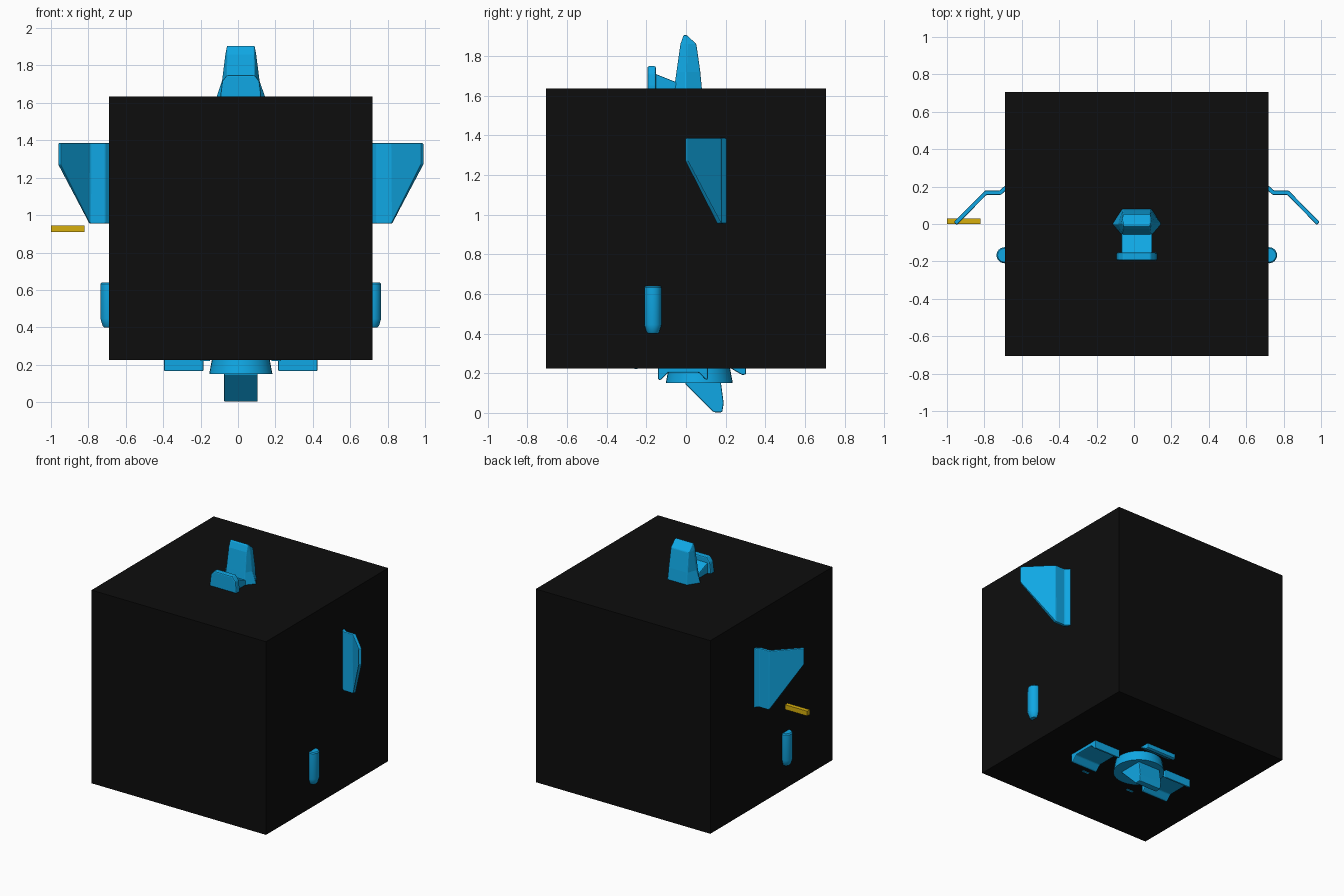
import bpy, bmesh, math
from mathutils import Vector

if "Cube" in bpy.data.objects:
    bpy.data.objects.remove(bpy.data.objects["Cube"])

CX = 0.015  # symmetry plane of the body


def material(name, colour):
    m = bpy.data.materials.new(name)
    m.use_nodes = True
    m.diffuse_color = (*colour, 1)
    m.node_tree.nodes["Principled BSDF"].inputs["Base Color"].default_value = (*colour, 1)
    return m


BLUE = material("bright_blue", (0.005, 0.39, 0.78))
BLACK = material("black", (0.004, 0.004, 0.004))
YELLOW = material("golden_yellow", (0.68, 0.43, 0.004))


def finish(name, bm, mat, bevel=0.0, smooth=False):
    bmesh.ops.recalc_face_normals(bm, faces=bm.faces[:])
    mesh = bpy.data.meshes.new(name)
    bm.to_mesh(mesh)
    bm.free()
    mesh.materials.append(mat)
    ob = bpy.data.objects.new(name, mesh)
    bpy.context.collection.objects.link(ob)
    if bevel:
        mod = ob.modifiers.new("soft_edges", "BEVEL")
        mod.width, mod.segments = bevel, 2
        mod.limit_method, mod.angle_limit = "ANGLE", math.radians(30)
    if smooth:
        bpy.ops.object.select_all(action="DESELECT")
        ob.select_set(True)
        bpy.context.view_layer.objects.active = ob
        bpy.ops.object.shade_smooth_by_angle(angle=math.radians(35))
    return ob


def loft(name, rings, mat, bevel=0.0, smooth=False):
    """Skin a list of equal-length point rings and cap both ends."""
    bm = bmesh.new()
    rows = [[bm.verts.new(p) for p in ring] for ring in rings]
    n = len(rows[0])
    for a, b in zip(rows, rows[1:]):
        for i in range(n):
            j = (i + 1) % n
            bm.faces.new((a[i], a[j], b[j], b[i]))
    bm.faces.new(rows[0])
    bm.faces.new(rows[-1])
    return finish(name, bm, mat, bevel, smooth)


def prism_x(name, yz, x0, x1, mat=BLUE, bevel=0.006):
    return loft(name, [[(x, y, z) for y, z in yz] for x in (x0, x1)], mat, bevel)


def box(name, lo, hi, mat, bevel=0.0):
    yz = [(lo[1], lo[2]), (hi[1], lo[2]), (hi[1], hi[2]), (lo[1], hi[2])]
    return prism_x(name, yz, lo[0], hi[0], mat, bevel)


def turned(name, centre, profile, sides=32):
    cx, cy = centre
    rings = []
    for r, z in profile:
        rings.append([(cx + r * math.cos(t), cy + r * math.sin(t), z)
                      for t in (math.tau * i / sides for i in range(sides))])
    return loft(name, rings, BLUE, smooth=True)


# Main body
box("body_cube", (CX - 0.705, -0.705, 0.225), (CX + 0.705, 0.705, 1.635), BLACK)

# Yellow side bar
box("side_bar", (-1.0, 0.0, 0.91), (-0.82, 0.03, 0.945), YELLOW)

# Six-sided top tower: height, outer and inner half width, front, middle, back
rings = []
for z, out, inn, front, mid, back in [
        (1.58, 0.145, 0.08, -0.065, 0.0, 0.085),
        (1.635, 0.13, 0.078, -0.06, 0.0, 0.08),
        (1.72, 0.101, 0.076, -0.048, 0.0, 0.072),
        (1.86, 0.083, 0.072, -0.028, 0.005, 0.052),
        (1.905, 0.075, 0.07, -0.012, -0.004, 0.004)]:
    rings.append([(CX - out, mid, z), (CX - inn, front, z), (CX + inn, front, z),
                  (CX + out, mid, z), (CX + inn, back, z), (CX - inn, back, z)])
loft("top_tower", rings, BLUE, 0.005)

# Plate in front of the tower, with its strut
half = [(0.108, 1.58), (0.108, 1.65), (0.1, 1.715), (0.075, 1.748)]
outline = half + [(-x, z) for x, z in reversed(half)]
loft("top_plate", [[(CX + x, y, z) for x, z in outline] for y in (-0.195, -0.152)], BLUE, 0.008)
prism_x("top_strut", [(-0.16, 1.58), (-0.16, 1.712), (-0.03, 1.66), (-0.03, 1.58)],
        CX - 0.082, CX + 0.082)

# Paired side parts
WING = [(0.66, 0.22, 0.955), (0.705, 0.19, 0.955), (0.73, 0.167, 0.955),
        (0.808, 0.167, 0.955), (0.97, 0.003, 1.27)]
FOOT = [(-0.14, 0.27), (-0.14, 0.166), (-0.127, 0.166), (-0.09, 0.203),
        (0.065, 0.203), (0.098, 0.168), (0.11, 0.168), (0.11, 0.27)]
for side, s in (("left", 1), ("right", -1)):
    # Bent wing with a raked lower edge
    bm = bmesh.new()
    low = [bm.verts.new((CX + s * x, y, z)) for x, y, z in WING]
    top = [bm.verts.new((CX + s * x, y, 1.385)) for x, y, z in WING]
    for i in range(len(WING) - 1):
        bm.faces.new((low[i], low[i + 1], top[i + 1], top[i]))
    wing = finish(side + "_wing", bm, BLUE)
    solid = wing.modifiers.new("thickness", "SOLIDIFY")
    solid.thickness, solid.offset, solid.use_even_offset = 0.022, 0, True
    soft = wing.modifiers.new("soft_edges", "BEVEL")
    soft.width, soft.segments = 0.005, 2

    # Side pod with a tapered lower end
    turned(side + "_pod", (CX + s * 0.707, -0.167),
           [(0.024, 0.4), (0.032, 0.408), (0.043, 0.445), (0.043, 0.632), (0.037, 0.64)], 24)

    # Channel-shaped foot and the thin edge of the front pad
    prism_x(side + "_foot", FOOT, CX + s * 0.2, CX + s * 0.41)
    box(side + "_front_pad", (CX + s * 0.19 - 0.025, -0.26, 0.221),
        (CX + s * 0.19 + 0.025, -0.245, 0.26), BLUE)

# Rear foot
prism_x("rear_foot", [(0.22, 0.27), (0.22, 0.228), (0.285, 0.19), (0.303, 0.195), (0.303, 0.27)],
        CX - 0.12, CX + 0.12)

# Flared base disc and the fin below it
turned("base_disc", (CX, 0.067), [(0.169, 0.15), (0.155, 0.225), (0.15, 0.27)])
prism_x("lower_fin", [(-0.01, 0.17), (-0.002, 0.145), (0.14, 0.003), (0.183, 0.003),
                      (0.19, 0.05), (0.174, 0.17)], CX - 0.09, CX + 0.09)
